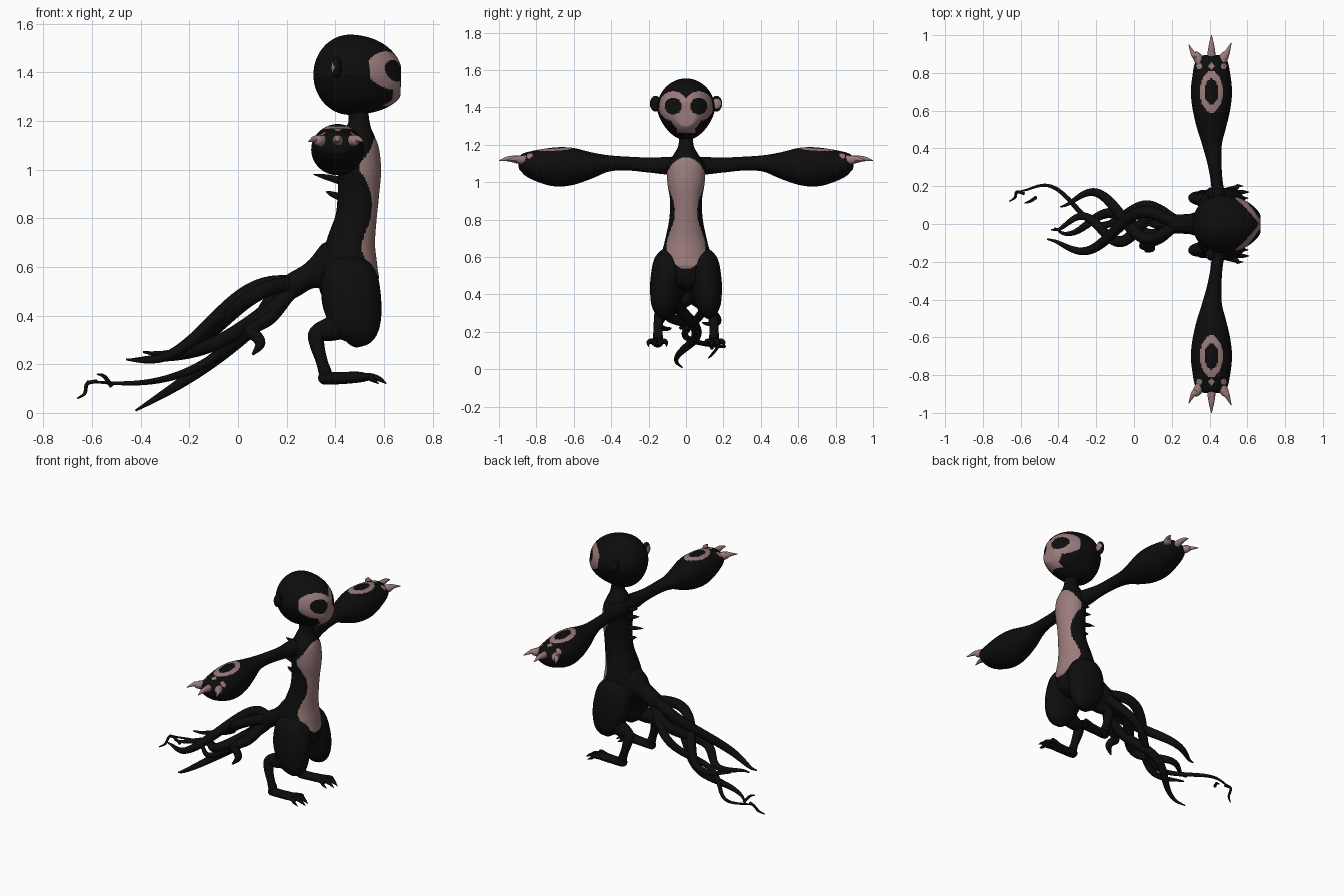
import bpy
import bmesh
from math import cos, sin, pi, hypot, radians
from mathutils import Vector

default_cube = bpy.data.objects.get("Cube")
if default_cube:
    bpy.data.objects.remove(default_cube)


def make_material(name, color):
    material = bpy.data.materials.new(name)
    material.use_nodes = True
    material.diffuse_color = color
    material.node_tree.nodes["Principled BSDF"].inputs["Base Color"].default_value = color
    return material


FUR = make_material("black fur", (.004, .004, .004, 1))
SKIN = make_material("dusty pink skin", (.33, .2, .2, 1))
AXIS_X, AXIS_Y, AXIS_Z = Vector((1, 0, 0)), Vector((0, 1, 0)), Vector((0, 0, 1))


def finish(name, bm, materials, paint=None):
    """Turn a bmesh into a smooth object; faces passing the paint rule use the second material."""
    bmesh.ops.recalc_face_normals(bm, faces=bm.faces)
    bm.normal_update()
    if paint:
        for face in bm.faces:
            face.material_index = int(paint(face.calc_center_median(), face.normal))
    mesh = bpy.data.meshes.new(name)
    bm.to_mesh(mesh)
    bm.free()
    for material in materials:
        mesh.materials.append(material)
    obj = bpy.data.objects.new(name, mesh)
    bpy.context.collection.objects.link(obj)
    bpy.ops.object.select_all(action='DESELECT')
    obj.select_set(True)
    bpy.context.view_layer.objects.active = obj
    bpy.ops.object.shade_smooth_by_angle(angle=radians(60))


def catmull(a, b, c, d, t):
    return (2 * b + (c - a) * t + (2 * a - 5 * b + 4 * c - d) * t ** 2
            + (3 * b - a - 3 * c + d) * t ** 3) / 2


def resample(rows, steps):
    padded = [rows[0]] + list(rows) + [rows[-1]]
    result = []
    for i in range(len(rows) - 1):
        for s in range(steps):
            result.append([catmull(*group, s / steps) for group in zip(*padded[i:i + 4])])
    return result + [list(rows[-1])]


def loft(name, rows, ref=AXIS_Y, sides=12, steps=5, side=1, materials=(FUR,), paint=None):
    """Skin ellipses along a path; each row is x, y, z, radius along ref, optional other radius."""
    rows = [(r[0], r[1] * side, r[2], r[3], r[-1]) for r in rows]
    rows = resample(rows, steps)
    centers = [Vector(r[:3]) for r in rows]
    angles = [2 * pi * k / sides for k in range(sides)]
    bm = bmesh.new()
    rings = []
    for i, row in enumerate(rows):
        tangent = (centers[min(i + 1, len(rows) - 1)] - centers[max(i - 1, 0)]).normalized()
        u = (ref - tangent * ref.dot(tangent)).normalized()
        v = tangent.cross(u)
        ru, rv = max(row[3], .001), max(row[4], .001)
        rings.append([bm.verts.new(centers[i] + u * ru * cos(a) + v * rv * sin(a)) for a in angles])
    for low, high in zip(rings, rings[1:]):
        for k in range(sides):
            n = (k + 1) % sides
            bm.faces.new((low[k], low[n], high[n], high[k]))
    bm.faces.new(rings[0][::-1])
    bm.faces.new(rings[-1])
    finish(name, bm, materials, paint)


def ball(name, shape, paint, u=32, v=20):
    """Sphere whose unit vertices are moved by the shape function."""
    bm = bmesh.new()
    bmesh.ops.create_uvsphere(bm, u_segments=u, v_segments=v, radius=1)
    for vert in bm.verts:
        vert.co = shape(vert.co)
    finish(name, bm, (FUR, SKIN), paint)


# Torso with a pink belly: height, centre, depth radius, width radius
def belly_paint(c, normal):
    waist = .083 + .024 * cos((c.z - .64) * 5 * pi)
    taper = max(0, 1 - ((c.z - .835) / .3) ** 6) ** .5
    return c.x > .5 and abs(c.y) < waist * taper


torso = [(.43, .47, .04, .05), (.47, .47, .1, .12), (.54, .455, .125, .15),
         (.62, .457, .115, .13), (.7, .465, .1, .11), (.8, .485, .085, .09),
         (.9, .495, .085, .085), (1, .5, .088, .1), (1.09, .495, .083, .1),
         (1.15, .495, .062, .065), (1.2, .497, .043, .04), (1.28, .49, .043, .04)]
loft("torso", [(x, 0, z, depth, width) for z, x, depth, width in torso],
     ref=AXIS_X, sides=96, steps=10, materials=(FUR, SKIN), paint=belly_paint)


# Head with a painted mask around dark eyes
def head_shape(p):
    x = .46 + p.x * (.15 if p.x < 0 else .215)
    y = p.y * .155 * (1 + .2 * min(p.z, 0))
    z = 1.39 + p.z * .165
    if p.z < 0 < p.x:
        x -= .06 * p.x * p.z
    return Vector((min(x, .65 + .02 * p.x - y * y / 4), y, z))


def mask_paint(c, normal):
    eye = hypot(abs(c.y) - .068, c.z - 1.407)
    muzzle = abs(c.y) < .05 and 1.262 < c.z < 1.4
    cheek = hypot(c.y, c.z - 1.35) < .08
    return c.x > .54 and eye > .045 and (eye < .079 or muzzle or cheek)


ball("head", head_shape, mask_paint, u=160, v=110)

# Tail root
loft("tail_root", [(.46, 0, .62, .1), (.38, 0, .59, .085, .11), (.3, 0, .565, .055),
                   (.22, 0, .52, .05), (.14, 0, .46, .035), (.08, 0, .41, .01)], sides=20)


# Twisting root-like strands, each weaving from the tail root to its tip
def strand(name, tip, sag, wave, weave, turns, taper=3):
    root = Vector((.25, 0, .53))
    rows = []
    for i in range(17):
        t = i / 16
        point = root.lerp(Vector(tip), t)
        point.y += weave * sin(2 * pi * turns * t) * sin(pi * t) ** .5 if i < 16 else 0
        point.z += wave * sin(2 * pi * t) - sag * sin(pi * t)
        rows.append((*point, .004 + .028 * (1 - t ** taper)))
    loft(name, rows, steps=3)


strand("long_tail_strand", (-.62, .17, .13), .15, 0, .09, 1.5, .9)
strand("low_tail_strand", (-.42, -.02, .01), .04, 0, -.07, 1.3)
strand("upper_tail_strand", (-.46, -.08, .22), 0, .06, .1, 1)
strand("curling_tail_strand", (-.39, .09, .25), .02, .05, -.12, 1)
strand("crossing_tail_strand", (-.44, -.03, .22), .09, 0, .08, 1.6)
loft("hooked_tail_strand", [(.2, -.02, .48, .03), (.13, -.08, .39, .028), (.05, -.11, .34, .024),
                            (.08, -.12, .31, .024), (.09, -.13, .28, .02), (.06, -.145, .24, .005)])
loft("tail_tip", [(-.58, .16, .13, .008), (-.62, .17, .12, .008), (-.63, .14, .08, .007),
                  (-.66, .12, .06, .003)])
loft("tail_twig", [(-.52, .14, .11, .009), (-.55, .12, .15, .008), (-.58, .11, .16, .003)])

# Spines down the back
for height, reach in ((1.1, .08), (1.05, .09), (.98, .12), (.91, .07)):
    loft("back_spine", [(.44, 0, height - .03, .018), (.42 - reach / 2, 0, height - .01, .011),
                        (.43 - reach, 0, height, .001)], sides=8)


# Pink ring and knuckle spots on top of each forearm
def arm_paint(c, normal):
    y = abs(c.y)
    ring = hypot((c.x - .41) / .06, (y - .7) / .11)
    spots = any(hypot(c.x - x, y - .835) < .016 for x in (.345, .41, .475))
    return normal.z > 0 and (.62 < ring < 1 or spots)


# Arm profile: distance out, height, vertical radius, horizontal radius
arm = [(0, 1.09, .05, .06), (.1, 1.088, .047, .05), (.2, 1.092, .04, .032),
       (.32, 1.1, .037, .037), (.42, 1.1, .045, .052), (.52, 1.09, .075, .08),
       (.61, 1.085, .1, .1), (.7, 1.082, .104, .109), (.79, 1.09, .086, .1),
       (.86, 1.1, .06, .085), (.89, 1.1, .035, .055), (.895, 1.1, .005, .01)]

for word, s in (("left", 1), ("right", -1)):
    # Arm swelling into a heavy forearm
    loft(word + "_arm", [(.41 + max(0, .45 - y) / 8, y, z, tall, wide) for y, z, tall, wide in arm],
         ref=AXIS_Z, sides=96, steps=10, side=s, materials=(FUR, SKIN), paint=arm_paint)

    # Three hand claws
    for offset, tip in ((-.08, .95), (0, 1), (.07, .96)):
        x = .41 + offset
        loft(word + "_claw", [
            (x - offset / 3, .85, 1.115, .028), (x, .89, 1.12, .023),
            (x + offset / 5, tip - .05, 1.125, .014), (x + offset / 2, tip, 1.115, .002),
        ], ref=AXIS_Z, side=s, materials=(SKIN,))

    # Thigh, shin and foot
    loft(word + "_thigh", [
        (.46, .05, .64, .05, .06), (.46, .08, .57, .09, .11), (.465, .105, .48, .085, .122),
        (.477, .115, .4, .077, .113), (.475, .12, .33, .062, .095), (.465, .12, .29, .03, .05),
        (.46, .12, .28, .005)], sides=32, side=s)
    loft(word + "_shin", [
        (.46, .12, .37, .05, .06), (.38, .125, .345, .04, .05), (.325, .135, .325, .03, .036),
        (.325, .145, .28, .026, .03), (.345, .15, .21, .024), (.36, .15, .16, .026),
        (.365, .15, .125, .01)], sides=16, side=s)
    loft(word + "_foot", [
        (.33, .15, .14, .008), (.35, .15, .142, .028, .025), (.42, .153, .143, .03, .025),
        (.5, .155, .147, .036, .022), (.54, .157, .145, .02, .012)], sides=16, side=s)
    for spread in (-.05, -.018, .014, .046):
        reach = .625 - abs(spread)
        y = .155 + spread
        loft(word + "_toe", [
            (.49, y - spread / 2, .148, .015), (.54, y - spread / 5, .15, .014),
            (reach - .03, y, .14, .01), (reach, y, .12, .001)], sides=8, side=s)

    # Ear with pink inner face
    ball(word + "_ear",
         lambda p: Vector((.405 + p.x * .022, s * (.163 + p.y * .03), 1.42 + p.z * .042)),
         lambda c, n: n.x > .5 and hypot(c.y - s * .165, c.z - 1.42) < .025)
